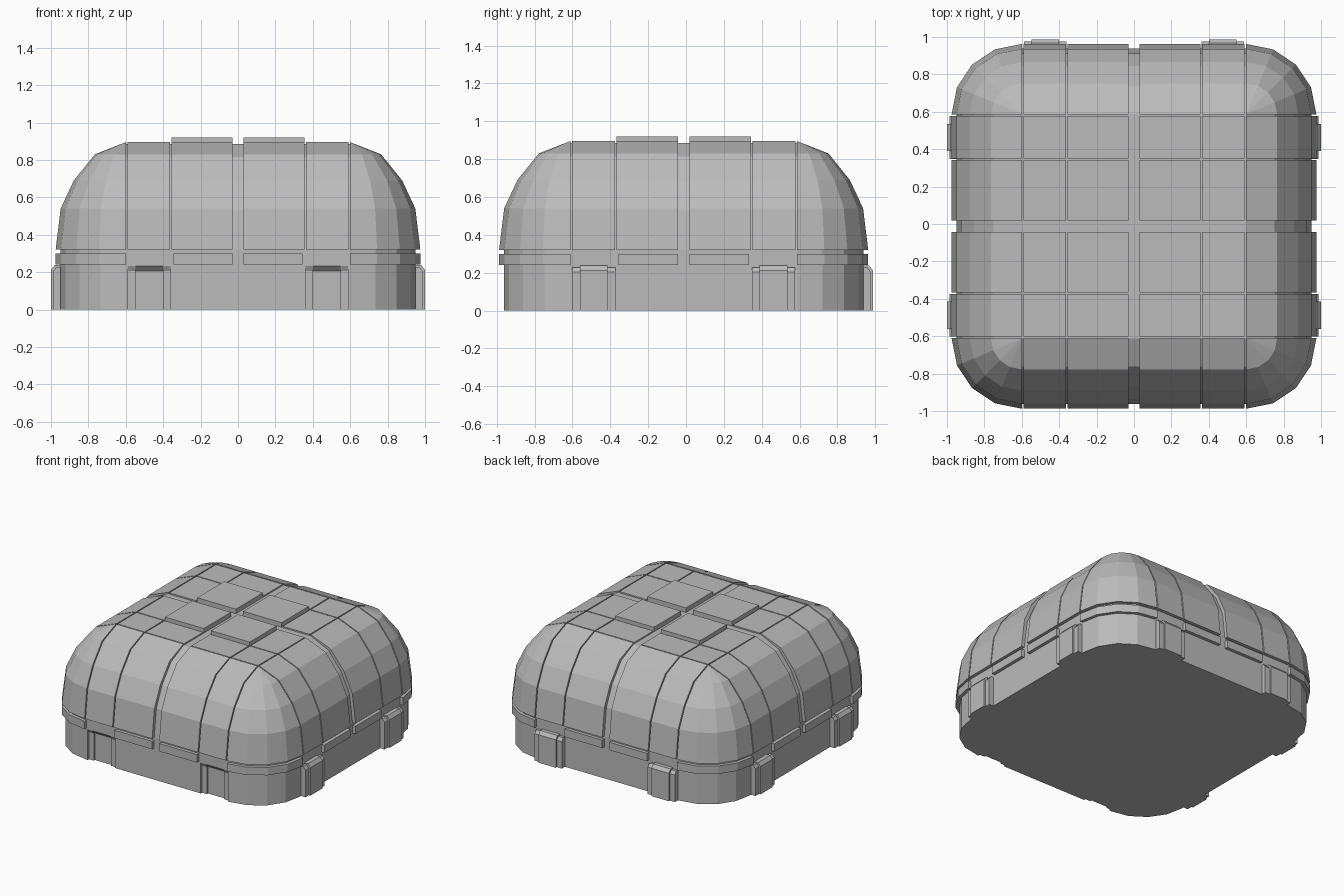
import bpy, bmesh, math
from mathutils import Vector

cube = bpy.data.objects.get("Cube")
if cube:
    bpy.data.objects.remove(cube, do_unlink=True)

SHIFT_Y = -0.0125    # body sits slightly forward, since only the back has latches
CORNER = 0.6         # centre of each rounded corner
SEGMENTS = 4

grey = bpy.data.materials.new("plain_grey")
grey.use_nodes = True
grey.diffuse_color = (0.5, 0.5, 0.5, 1)
grey.node_tree.nodes["Principled BSDF"].inputs["Base Color"].default_value = (0.5, 0.5, 0.5, 1)


def finish(bm, name):
    bmesh.ops.recalc_face_normals(bm, faces=bm.faces)
    mesh = bpy.data.meshes.new(name)
    bm.to_mesh(mesh)
    bm.free()
    mesh.materials.append(grey)
    obj = bpy.data.objects.new(name, mesh)
    obj.location.y = SHIFT_Y
    bpy.context.collection.objects.link(obj)
    return obj


def rounded_solid(profile):
    """Stack of rounded squares; profile holds (corner radius, height)."""
    bm = bmesh.new()
    rings = []
    for r, z in profile:
        ring = []
        for q in range(4):
            mid = math.radians(45 + 90 * q)
            cx = math.copysign(CORNER, math.cos(mid))
            cy = math.copysign(CORNER, math.sin(mid))
            for s in range(SEGMENTS + 1):
                a = math.radians(90) * (q + s / SEGMENTS)
                ring.append(bm.verts.new((cx + r * math.cos(a), cy + r * math.sin(a), z)))
        rings.append(ring)
    n = len(rings[0])
    for low, high in zip(rings, rings[1:]):
        for i in range(n):
            j = (i + 1) % n
            bm.faces.new((low[i], low[j], high[j], high[i]))
    bm.faces.new(rings[0][::-1])
    bm.faces.new(rings[-1])
    bmesh.ops.remove_doubles(bm, verts=bm.verts, dist=0.0005)
    return bm


def slice_off(bm, axis, value, sign):
    """Keep the part below (sign 1) or above (sign -1) value and close the cut."""
    normal = Vector((0, 0, 0))
    normal[axis] = sign
    point = Vector((0, 0, 0))
    point[axis] = value
    cut = bmesh.ops.bisect_plane(bm, geom=bm.verts[:] + bm.edges[:] + bm.faces[:],
                                 plane_co=point, plane_no=normal, clear_outer=True)
    edges = [e for e in cut["geom_cut"] if isinstance(e, bmesh.types.BMEdge)]
    if edges:
        bmesh.ops.holes_fill(bm, edges=edges, sides=0)


def cell(profile, x_range, y_range, name):
    bm = rounded_solid(profile)
    for axis, (low, high) in enumerate((x_range, y_range)):
        slice_off(bm, axis, high, 1)
        slice_off(bm, axis, low, -1)
    if bm.faces:
        return finish(bm, name)
    bm.free()


def prism(profile, half_width, name, along, angle):
    """Side profile (outward, height) extruded sideways, turned to one wall."""
    bm = bmesh.new()
    out = Vector((math.cos(angle), math.sin(angle), 0))
    side = Vector((-out.y, out.x, 0))
    ends = [[bm.verts.new(out * d + side * (along + s * half_width) + Vector((0, 0, z)))
             for d, z in profile] for s in (-1, 1)]
    n = len(profile)
    for i in range(n):
        j = (i + 1) % n
        bm.faces.new((ends[0][i], ends[0][j], ends[1][j], ends[1][i]))
    bm.faces.new(ends[0])
    bm.faces.new(ends[1])
    return finish(bm, name)


# Core: base walls and the inner dome seen in the grooves
core = finish(rounded_solid([(0.35, 0), (0.35, 0.32), (0.324, 0.53), (0.256, 0.68),
                             (0.15, 0.815), (0, 0.885)]), "base_and_inner_dome")

# Lid panels, one for each cell of the groove grid
lid = [(0.375, 0.32), (0.348, 0.54), (0.278, 0.69), (0.165, 0.83), (0, 0.895)]
spans = [(0.03, 0.355), (0.363, 0.59), (0.598, 1.1)]
spans = [(-b, -a) for a, b in reversed(spans)] + spans
for i, xr in enumerate(spans):
    for j, yr in enumerate(spans):
        cell(lid, xr, yr, f"lid_panel_{i}_{j}")

# Rim band: corner pieces and middle pieces, open above the latches
rim = [(0.35, 0.24), (0.375, 0.24), (0.375, 0.3), (0.35, 0.3)]
wide, mid = (0.598, 1.1), (0.03, 0.345)
for sx in (-1, 1):
    for sy in (-1, 1):
        for xr, yr in ((wide, wide), (wide, mid), (mid, wide)):
            cell(rim, sorted(sx * v for v in xr), sorted(sy * v for v in yr), "rim_band")

# Raised plates in the middle of the lid
for sx in (-1, 1):
    for sy in (-1, 1):
        bm = bmesh.new()
        bmesh.ops.create_cube(bm, size=1)
        for v in bm.verts:
            v.co = (sx * 0.1925 + v.co.x * 0.325, sy * 0.1925 + v.co.y * 0.325,
                    0.902 + v.co.z * 0.036)
        finish(bm, "raised_top_plate")

# Latches on the left, right and back walls
plate = [(0.93, 0), (0.987, 0), (0.987, 0.205), (0.97, 0.228), (0.93, 0.228)]
clasp = [(0.93, 0), (1, 0), (1, 0.212), (0.98, 0.237), (0.93, 0.237)]
for angle in (0, math.pi / 2, math.pi):
    for along in (-0.475, 0.475):
        prism(plate, 0.114, "latch_plate", along, angle)
        prism(clasp, 0.073, "latch_clasp", along, angle)

# Shallow latch recesses in the front wall
for along in (-0.475, 0.475):
    for depth, half in ((0.015, 0.114), (0.028, 0.073)):
        inner = 0.95 - depth
        cutter = prism([(1, -0.1), (inner, -0.1), (inner, 0.205), (0.95, 0.232), (1, 0.232)],
                       half, "recess_cutter", along, -math.pi / 2)
        cutter.hide_render = True
        mod = core.modifiers.new("recess", 'BOOLEAN')
        mod.object = cutter
        mod.solver = 'EXACT'
        bpy.context.view_layer.objects.active = core
        bpy.ops.object.modifier_apply(modifier=mod.name)
        bpy.data.objects.remove(cutter, do_unlink=True)
